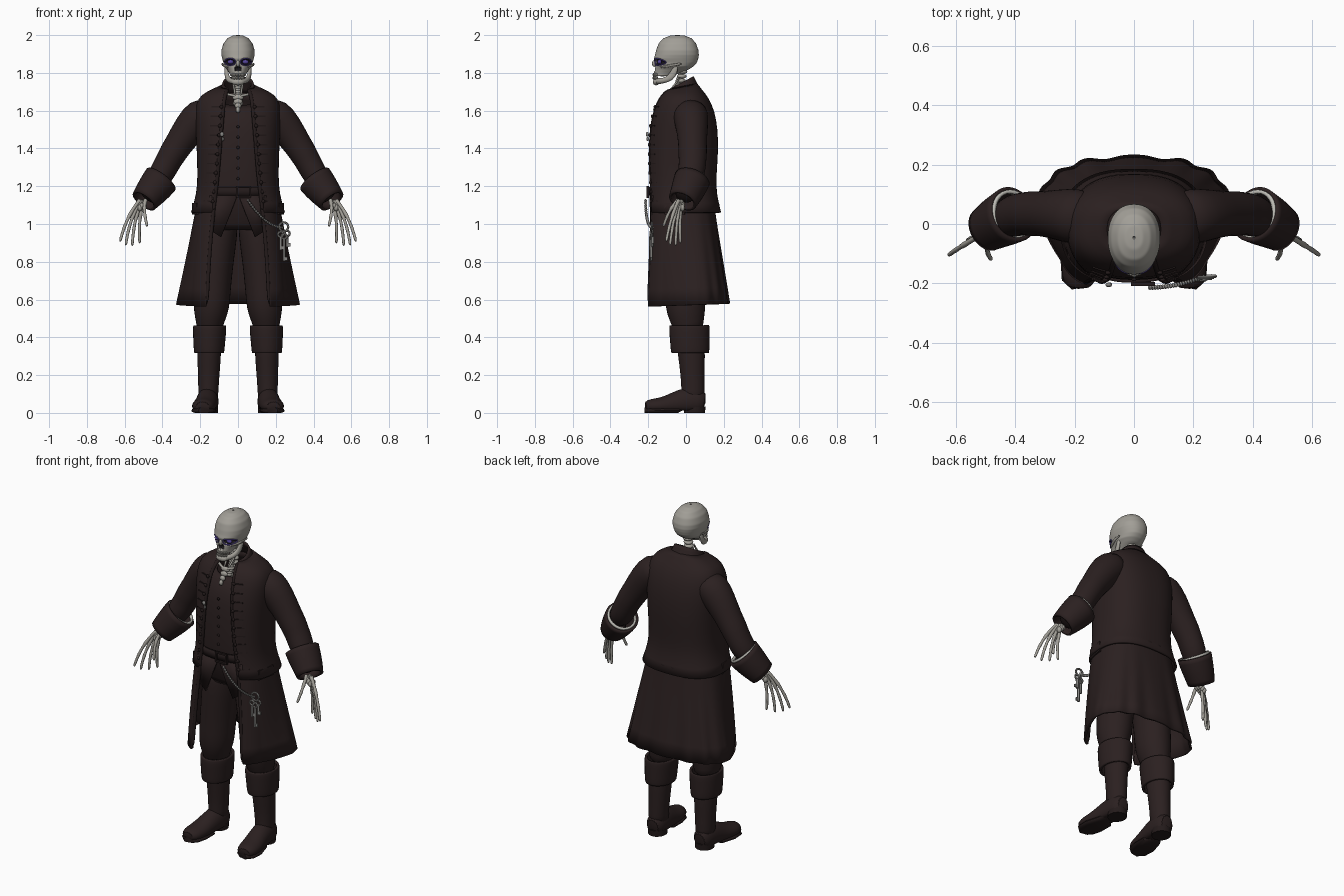
import bpy, bmesh, math
from mathutils import Vector, Matrix

cube = bpy.data.objects.get("Cube")
if cube:
    bpy.data.objects.remove(cube, do_unlink=True)

def material(name, rgb):
    m = bpy.data.materials.new(name)
    m.use_nodes = True
    m.diffuse_color = (*rgb, 1)
    m.node_tree.nodes["Principled BSDF"].inputs["Base Color"].default_value = (*rgb, 1)
    return m

CLOTH = material("dark brown cloth", (.024, .0145, .0145))
TRIM = material("darker brown trim", (.017, .0105, .0105))
BONE = material("grey bone", (.36, .345, .31))
LACE = material("pale lace", (.5, .49, .45))
METAL = material("tarnished metal", (.24, .235, .225))
GLOW = material("violet eyes", (.09, .06, .32))
HOLLOW = material("black hollow", (.012, .01, .012))

def finish(name, bm, mat, mirror=False, subsurf=0, thick=0):
    bmesh.ops.recalc_face_normals(bm, faces=bm.faces)
    me = bpy.data.meshes.new(name)
    bm.to_mesh(me)
    bm.free()
    ob = bpy.data.objects.new(name, me)
    bpy.context.collection.objects.link(ob)
    me.materials.append(mat)
    bpy.ops.object.select_all(action='DESELECT')
    bpy.context.view_layer.objects.active = ob
    ob.select_set(True)
    bpy.ops.object.shade_smooth_by_angle(angle=math.radians(50))
    if subsurf:
        s = ob.modifiers.new("Smooth", 'SUBSURF')
        s.levels = s.render_levels = subsurf
    if thick:
        s = ob.modifiers.new("Thickness", 'SOLIDIFY')
        s.thickness, s.offset = thick, 0
    if mirror:
        ob.modifiers.new("Mirror", 'MIRROR').use_mirror_merge = False
    return ob

def bridge(bm, rings, closed=True):
    n = len(rings[0])
    for a, b in zip(rings, rings[1:]):
        for i in range(n if closed else n - 1):
            bm.faces.new((a[i], a[(i + 1) % n], b[(i + 1) % n], b[i]))

def add_sweep(bm, pts, ref=(0, 1, 0), sides=16, cap=True, floor=-1):
    """Tube through (x, y, z, radius across, radius deep)."""
    rings, ps = [], [Vector(p[:3]) for p in pts]
    for i, p in enumerate(pts):
        t = (ps[min(i + 1, len(ps) - 1)] - ps[max(i - 1, 0)]).normalized()
        u = t.cross(Vector(ref)).normalized()
        v, ring = t.cross(u), []
        for k in range(sides):
            a = 2 * math.pi * k / sides
            q = ps[i] + u * p[3] * math.cos(a) + v * p[4] * math.sin(a)
            ring.append(bm.verts.new((q.x, q.y, max(q.z, floor))))
        rings.append(ring)
    bridge(bm, rings)
    if cap:
        bm.faces.new(rings[0])
        bm.faces.new(rings[-1])

def sweep(name, pts, mat, mirror=True, subsurf=1, thick=0, **kw):
    bm = bmesh.new()
    add_sweep(bm, pts, **kw)
    return finish(name, bm, mat, mirror, subsurf, thick)

def balls(name, items, mat, mirror=False, seg=12):
    bm = bmesh.new()
    for c, r in items:
        bmesh.ops.create_uvsphere(bm, u_segments=seg, v_segments=seg // 2 + 2, radius=1,
                                  matrix=Matrix.Translation(c) @ Matrix.Diagonal((*r, 1)))
    return finish(name, bm, mat, mirror)

def add_box(bm, c, size, rot=0):
    bmesh.ops.create_cube(bm, size=1, matrix=Matrix.Translation(c) @ Matrix.Rotation(rot, 4, 'Z')
                          @ Matrix.Diagonal((*size, 1)))

def ring_point(ring, a, n):
    z, rx, yf, yb, gap, tilt = ring
    s, c = math.sin(a), math.cos(a)
    y = -math.copysign(abs(c) ** (2 / n), c)
    return Vector((rx * math.copysign(abs(s) ** (2 / n), s), (yf + yb) / 2 + (yb - yf) / 2 * y, z + tilt * y))

def edge_angle(ring, n, extra=0.0):
    return math.asin(min(1, (ring[4] + extra) / ring[1]) ** (n / 2))

def loft(name, rings, mat, n=2.5, seg=64, flare=0, thick=.012):
    """Rounded outlines, open at the front by each gap; flare narrows the front and ripples the back."""
    bm, rows = bmesh.new(), []
    for j, r in enumerate(rings):
        closed, a0, s, row = r[4] == 0, edge_angle(r, n), flare * (j / (len(rings) - 1)), []
        for i in range(seg):
            a = a0 + (2 * math.pi - 2 * a0) * i / (seg if closed else seg - 1)
            p = ring_point(r, a, n)
            k = 1 + .03 * s * s * max(0, -math.cos(a)) * math.cos(16 * (a - math.pi))
            w = r[4] + (abs(p.x) - r[4]) * (1 - .42 * s * min(1, max(0, (.06 - p.y) / .18)))
            row.append(bm.verts.new((math.copysign(w, p.x) * k, p.y * k, p.z)))
        rows.append(row)
    bridge(bm, rows, closed)
    return finish(name, bm, mat, subsurf=1, thick=thick)

def mix(a, b, f):
    return [p + (q - p) * f for p, q in zip(a, b)]

def on_front(rings, z, extra, n):
    for a, b in zip(rings, rings[1:]):
        if b[0] <= z <= a[0]:
            r = mix(a, b, (a[0] - z) / (a[0] - b[0]))
            return ring_point(r, edge_angle(r, n, extra), n)

# Coat: height, half width, front, back, half opening, tilt
BODY = [(1.725, .09, -.09, .055, .055, .015), (1.695, .165, -.115, .09, .064, 0), (1.665, .207, -.14, .115, .072, 0),
        (1.6, .222, -.17, .145, .08, 0), (1.5, .218, -.192, .163, .088, 0), (1.38, .212, -.2, .165, .098, 0),
        (1.25, .208, -.2, .154, .108, 0), (1.16, .213, -.197, .155, .12, 0), (1.06, .243, -.199, .18, .13, 0)]
SKIRT = [(1.14, .205, -.19, .14, .122, 0), (1.05, .228, -.195, .15, .132, 0), (.92, .255, -.2, .17, .145, 0),
         (.75, .29, -.206, .197, .157, 0), (.57, .328, -.212, .222, .165, .008)]
loft("coat_body", BODY, CLOTH)
loft("coat_skirt", SKIRT, CLOTH, n=2.7, seg=112, flare=1)
loft("coat_collar", [(1.745, .075, -.085, .035, .05, .035), (1.72, .085, -.095, .055, .055, .02),
                     (1.69, .105, -.105, .08, .06, .005)], CLOTH, n=2.2)
# Front edge trim, buttons, buttonhole bars, pocket flaps and back knot
for label, rings, n in (("body", BODY, 2.5), ("skirt", SKIRT, 2.7)):
    edge = [ring_point(r, edge_angle(r, n), n) for r in rings]
    sweep("coat_trim_" + label, [(*p, .011, .01) for p in edge], TRIM, sides=8)
studs, bm = [], bmesh.new()
for i in range(11):
    z = 1.62 - i * .05
    studs.append((on_front(BODY, z, .01, 2.5) + Vector((0, -.01, 0)), (.01, .007, .01)))
    p, q = on_front(BODY, z, .02, 2.5), on_front(BODY, z, .06, 2.5)
    add_box(bm, (p + q) / 2 + Vector((0, -.006, 0)), (.045, .006, .007), math.atan2(q.y - p.y, q.x - p.x))
finish("buttonhole_bars", bm, TRIM, True)
balls("coat_buttons", studs, TRIM, True, 10)
balls("coat_brooch", [((-.085, -.205, 1.475), (.011, .008, .013)), ((-.08, -.203, 1.45), (.006, .006, .012))], METAL)
bm = bmesh.new()
add_box(bm, (.226, -.06, 1.08), (.012, .11, .06), -.2)
finish("pocket_flaps", bm, CLOTH, True)
balls("back_knot", [((x, .165, 1.1), (.03, .012, .014)) for x in (-.03, .03)], TRIM)

# Waistcoat, belt, lower points and buttons
loft("waistcoat", [(1.66, .1, -.11, .07, 0, .035), (1.6, .17, -.15, .12, 0, .02), (1.5, .195, -.178, .14, 0, 0),
                   (1.3, .19, -.184, .135, 0, 0), (1.15, .19, -.18, .125, 0, 0), (1.04, .19, -.15, .125, 0, 0),
                   (.97, .165, -.115, .115, 0, 0)], CLOTH)
loft("belt", [(1.195, .192, -.192, .13, 0, 0), (1.15, .192, -.192, .13, 0, 0)], TRIM)
bm = bmesh.new()
bm.faces.new([bm.verts.new(p) for p in ((.004, -.187, 1.15), (.05, -.185, 1.03), (.09, -.175, .93),
                                        (.15, -.16, .97), (.15, -.172, 1.15))])
finish("waistcoat_points", bm, CLOTH, True, thick=.012)
balls("waistcoat_buttons", [((0, -.187, 1.24 + i * .055), (.008, .006, .008)) for i in range(6)], TRIM)
bm = bmesh.new()
for dx, dz, w, h in ((-.035, 0, .01, .06), (.035, 0, .01, .06), (0, .027, .07, .01), (0, -.027, .07, .01)):
    add_box(bm, (.03 + dx, -.202, 1.17 + dz), (w, .012, h))
finish("belt_buckle", bm, TRIM)

# Sleeves with turned-back cuffs and lace
sweep("sleeves", [(.14, .02, 1.6, .07, .085), (.195, .025, 1.578, .1, .098), (.255, .032, 1.51, .09, .086),
                  (.315, .035, 1.42, .076, .076), (.345, .035, 1.375, .075, .078), (.37, .035, 1.33, .069, .073),
                  (.4, .03, 1.275, .07, .074), (.45, .01, 1.19, .058, .062)], CLOTH)
sweep("sleeve_cuffs", [(.407, .033, 1.237, .09, .092), (.435, .018, 1.2, .087, .088), (.47, 0, 1.157, .077, .08),
                       (.497, -.018, 1.122, .067, .072)], CLOTH, cap=False, thick=.014)
sweep("cuff_lace", [(.406, .033, 1.243, .079, .081), (.414, .03, 1.232, .079, .081)], LACE, cap=False, thick=.012)
sweep("wrist_lining", [(.44, .01, 1.19, .05, .055), (.49, -.015, 1.13, .058, .063)], TRIM)

# Skeletal hands
wrist, bm = Vector((.49, -.02, 1.13)), bmesh.new()
for tip in ((.48, -.12, .985), (.625, -.105, .905), (.595, -.085, .885), (.56, -.055, .882), (.52, -.03, .895)):
    tip, path = Vector(tip), []
    start = wrist + Vector((tip.x - wrist.x, tip.y - wrist.y, 0)) * .2
    ctrl = (start + tip) / 2 + Vector((.022, -.01, .025))
    for k in range(11):
        t = k / 10
        r = (.0145 if k in (0, 4, 7, 9) else .0105) * (1 - .4 * t)
        path.append((*(start * (1 - t) ** 2 + ctrl * 2 * t * (1 - t) + tip * t * t), r, r))
    add_sweep(bm, path, sides=8)
finish("finger_bones", bm, BONE, True, 1)
balls("wrist_bones", [((.495 + .012 * i, -.02 - .014 * j, 1.105 - .01 * i), (.014, .014, .018))
                      for i in range(3) for j in range(3)], BONE, True, 8)

# Breeches and boots
sweep("breeches", [(.09, 0, 1.08, .095, .115), (.105, 0, .95, .105, .125), (.122, 0, .8, .1, .12),
                   (.132, -.002, .68, .098, .112), (.138, -.004, .6, .098, .11), (.144, 0, .53, .093, .104),
                   (.15, .01, .47, .072, .085), (.15, .015, .42, .065, .075)], CLOTH)
sweep("boot_cuffs", [(.15, .018, .462, .081, .1), (.15, .018, .45, .084, .104), (.152, .02, .39, .08, .1),
                     (.153, .022, .33, .076, .098), (.153, .022, .318, .073, .094)], CLOTH, cap=False, thick=.014)
sweep("boot_shafts", [(.151, .02, .42, .066, .08), (.153, .03, .3, .064, .072), (.155, .035, .2, .058, .065),
                      (.157, .038, .12, .054, .062), (.158, .035, .05, .054, .066)], CLOTH)
sweep("boot_feet", [(.157, .105, .05, .042, .055), (.158, .06, .06, .058, .075), (.162, 0, .06, .06, .078),
                    (.17, -.07, .045, .06, .062), (.18, -.13, .036, .065, .045), (.186, -.18, .036, .06, .04),
                    (.188, -.22, .03, .04, .032)], CLOTH, ref=(0, 0, 1), floor=.012)
sweep("boot_soles", [(.18, -.215, .012, .03, .02), (.185, -.19, .012, .058, .02), (.18, -.13, .012, .068, .02),
                     (.168, -.05, .012, .055, .02), (.166, -.045, .02, .05, .02)], TRIM, subsurf=0,
      ref=(0, 0, 1), floor=0)
sweep("boot_heels", [(.158, .045, 0, .052, .056), (.158, .045, .035, .052, .058)], TRIM, subsurf=0)

# Skull: outlines from crown to upper jaw, with pressed-in sockets and nose
OUTLINE = ((2, .004, -.05, -.042), (1.997, .03, -.085, -.005), (1.983, .056, -.12, .03), (1.956, .077, -.145, .053),
           (1.92, .088, -.158, .066), (1.895, .088, -.164, .068), (1.877, .084, -.17, .065), (1.855, .077, -.164, .058),
           (1.835, .073, -.165, .04), (1.818, .058, -.168, .015), (1.8, .046, -.17, -.03), (1.784, .04, -.17, -.07),
           (1.782, .005, -.13, -.12))
SKULL = [(*r, 0, 0) for r in OUTLINE]
dense = [mix(a, b, k / 4) for a, b in zip(SKULL, SKULL[1:]) for k in range(4)] + [SKULL[-1]]
skull = loft("skull", dense, BONE, n=2.2, seg=128, thick=0)
skull.data.materials.append(HOLLOW)
pits = [(s * .041, 1.858, .029, .019, .03) for s in (-1, 1)] + [(s * .008, 1.822, .009, .016, .02) for s in (-1, 1)]
for cx, cz, rx, rz, depth in pits:
    def spread(p):
        return ((p.x - cx) / rx) ** 2 + ((p.z - cz) / rz) ** 2 if p.y < -.04 else 2
    for f in skull.data.polygons:
        if spread(f.center) < .9:
            f.material_index = 1
    for v in skull.data.vertices:
        v.co.y += depth * math.sqrt(max(0, 1 - spread(v.co)))
balls("eyes", [(on_front(SKULL, 1.858, .04, 2.2) + Vector((0, .012, 0)), (.017, .012, .012))], GLOW, True)
rim = [on_front(SKULL, 1.858 + .018 * math.sin(k * math.pi / 10), .042 + .029 * math.cos(k * math.pi / 10), 2.2)
       for k in range(21)]
sweep("eye_rims", [(*p, .0035, .0035) for p in rim], GLOW, sides=8)
balls("nose_bridge", [((0, -.166, 1.85), (.01, .014, .018))], BONE)
sweep("cheek_arches", [(.045, -.14, 1.832, .008, .01), (.068, -.105, 1.834, .009, .01), (.082, -.07, 1.842, .006, .008),
                       (.082, -.02, 1.848, .006, .008)], BONE, sides=8)
sweep("jaw", [(.064, -.05, 1.842, .009, .009), (.063, -.06, 1.81, .01, .018), (.058, -.08, 1.775, .011, .02),
              (.046, -.115, 1.759, .014, .014), (.026, -.148, 1.756, .02, .016), (0, -.158, 1.755, .02, .018)],
      BONE, ref=(0, 0, 1))
balls("chin", [((0, -.158, 1.752), (.036, .018, .018))], BONE)
balls("teeth", [((.034 * math.sin(i * .27), -.138 - .034 * math.cos(i * .27), z), (.005, .005, .009))
                for i in range(-4, 5) for z in (1.79, 1.774)], BONE, seg=8)

# Neck and upper chest bones
spine = [((0, -.015 - .004 * i, 1.83 - .024 * i), (.028, .026, .013)) for i in range(10)]
spine += [((0, -.015 - .004 * i, 1.83 - .012 * i), (.017, .017, .012)) for i in range(18)]
spine += [((0, -.12 - .014 * i, 1.67 - .022 * i), (.03 - .006 * i, .012, .016)) for i in range(4)]
balls("neck_bones", spine, BONE)
sweep("collar_bones", [(.008, -.125, 1.675, .009, .009), (.04, -.115, 1.685, .008, .008),
                       (.09, -.075, 1.69, .008, .008)], BONE, sides=8)
sweep("throat_cords", [(.012, -.12, 1.67, .007, .007), (.022, -.07, 1.72, .006, .006),
                       (.028, -.03, 1.78, .005, .005)], BONE, sides=8)

# Chain and hanging keys on the left hip
def add_hoop(bm, c, r, wire):
    pts = [(c[0] + r * math.cos(k * math.pi / 6), c[1], c[2] + r * math.sin(k * math.pi / 6), wire, wire)
           for k in range(13)]
    add_sweep(bm, pts, sides=6)

bm, links = bmesh.new(), []
for i in range(45):
    t, r = i / 44, (.004, .0085)[i % 2]
    links.append((.05 + .19 * t, -.214 + .038 * t * t, 1.13 - .15 * t - .14 * t * (1 - t), r, r))
add_sweep(bm, links, sides=8)
finish("hip_chain", bm, METAL)
bm = bmesh.new()
add_hoop(bm, (.242, -.18, .985), .024, .006)
for x, y, top, length in ((.226, -.188, .945, .07), (.244, -.184, .935, .12), (.26, -.176, .95, .06)):
    add_hoop(bm, (x, y, top), .014, .006)
    add_sweep(bm, [(x, y, top - .012, .007, .007), (x, y, top - .012 - length, .007, .007)], sides=8)
    add_box(bm, (x + .008, y, top - length), (.02, .008, .018))
finish("hip_keys", bm, METAL)
